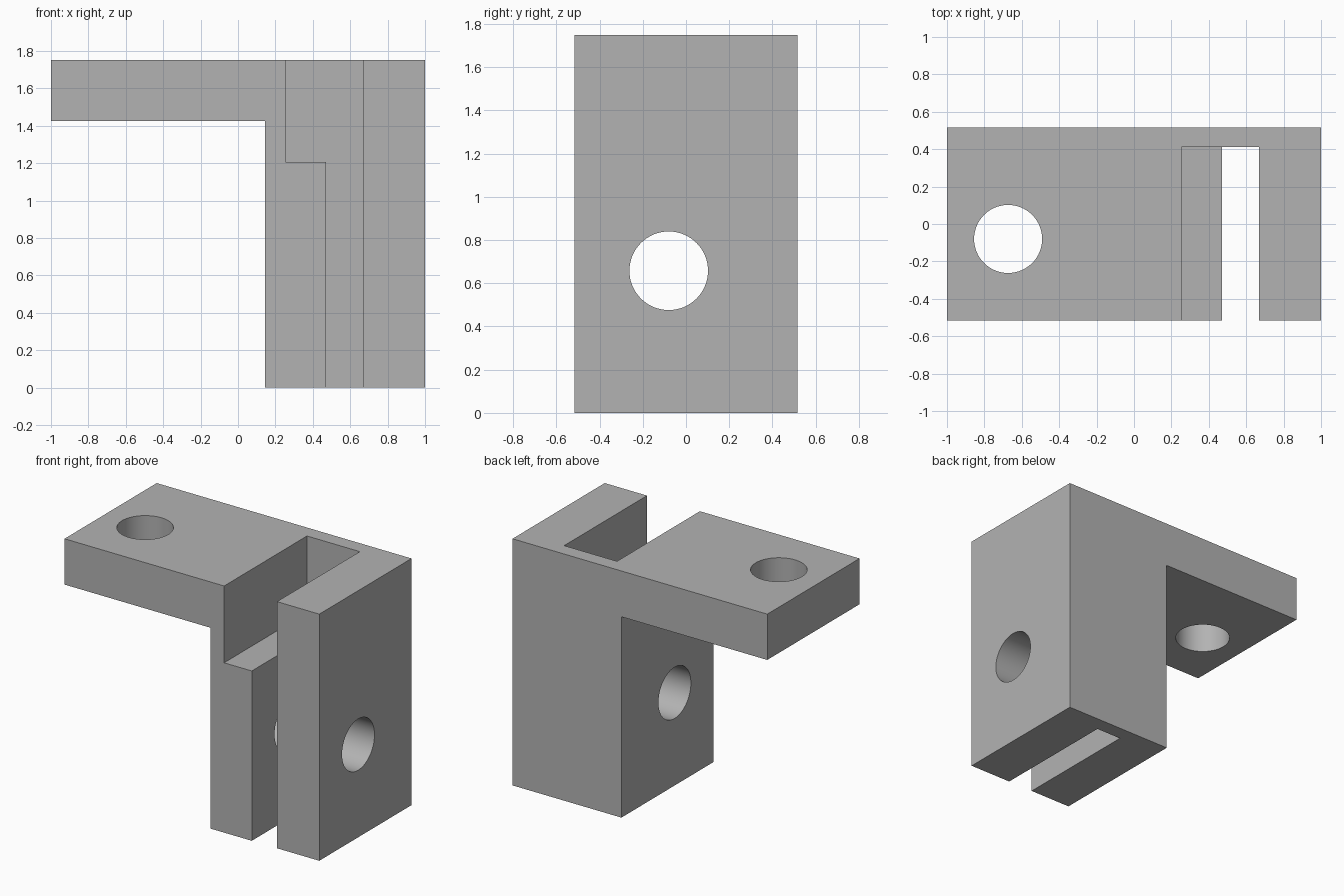
import bpy
import bmesh
from math import pi
from mathutils import Matrix, Vector

cube = bpy.data.objects.get("Cube")
if cube:
    bpy.data.objects.remove(cube, do_unlink=True)

grey = bpy.data.materials.new("plain grey")
grey.use_nodes = True
colour = (0.45, 0.45, 0.45, 1)
grey.diffuse_color = colour
grey.node_tree.nodes["Principled BSDF"].inputs["Base Color"].default_value = colour

HEIGHT = 1.75
FRONT, BACK = -0.517, 0.517
HOLE_Y, HOLE_R = -0.08, 0.182


def make_object(name, bm):
    bmesh.ops.recalc_face_normals(bm, faces=bm.faces)
    mesh = bpy.data.meshes.new(name)
    bm.to_mesh(mesh)
    bm.free()
    mesh.materials.append(grey)
    obj = bpy.data.objects.new(name, mesh)
    bpy.context.collection.objects.link(obj)
    return obj


def extrude_profile(name, points, y0, y1):
    """Extrude an XZ outline along Y."""
    bm = bmesh.new()
    face = bm.faces.new([bm.verts.new((x, y0, z)) for x, z in points])
    result = bmesh.ops.extrude_face_region(bm, geom=[face])
    verts = [v for v in result["geom"] if isinstance(v, bmesh.types.BMVert)]
    bmesh.ops.translate(bm, verts=verts, vec=(0, y1 - y0, 0))
    return make_object(name, bm)


def drill(name, centre, axis, length):
    """Round cutter along the given axis."""
    bm = bmesh.new()
    turn = Vector((0, 0, 1)).rotation_difference(Vector(axis)).to_matrix().to_4x4()
    bmesh.ops.create_cone(bm, cap_ends=True, segments=64, radius1=HOLE_R,
                          radius2=HOLE_R, depth=length,
                          matrix=Matrix.Translation(centre) @ turn)
    return make_object(name, bm)


# Bracket body: upright block with a flange reaching to one side
bracket = extrude_profile("bracket", [
    (0.145, 0), (1, 0), (1, HEIGHT), (-1, HEIGHT), (-1, 1.425), (0.145, 1.425),
], FRONT, BACK)

cutters = [
    # Stepped slot, open at the front, top and bottom
    extrude_profile("slot_cutter", [
        (0.47, -0.1), (0.668, -0.1), (0.668, HEIGHT + 0.1),
        (0.253, HEIGHT + 0.1), (0.253, 1.205), (0.47, 1.205),
    ], FRONT - 0.1, 0.412),
    # Bolt holes through the flange and through both slot walls
    drill("flange_hole_cutter", (-0.673, HOLE_Y, 1.6), (0, 0, 1), 0.6),
    drill("upright_hole_cutter", (0.57, HOLE_Y, 0.658), (1, 0, 0), 1.2),
]

bpy.ops.object.select_all(action="DESELECT")
bpy.context.view_layer.objects.active = bracket
bracket.select_set(True)
for cutter in cutters:
    cutter.hide_render = True
    cut = bracket.modifiers.new(cutter.name, "BOOLEAN")
    cut.operation = "DIFFERENCE"
    cut.solver = "EXACT"
    cut.object = cutter
    bpy.ops.object.modifier_apply(modifier=cut.name)
    bpy.data.objects.remove(cutter, do_unlink=True)

bpy.ops.object.shade_smooth_by_angle(angle=pi / 6)
